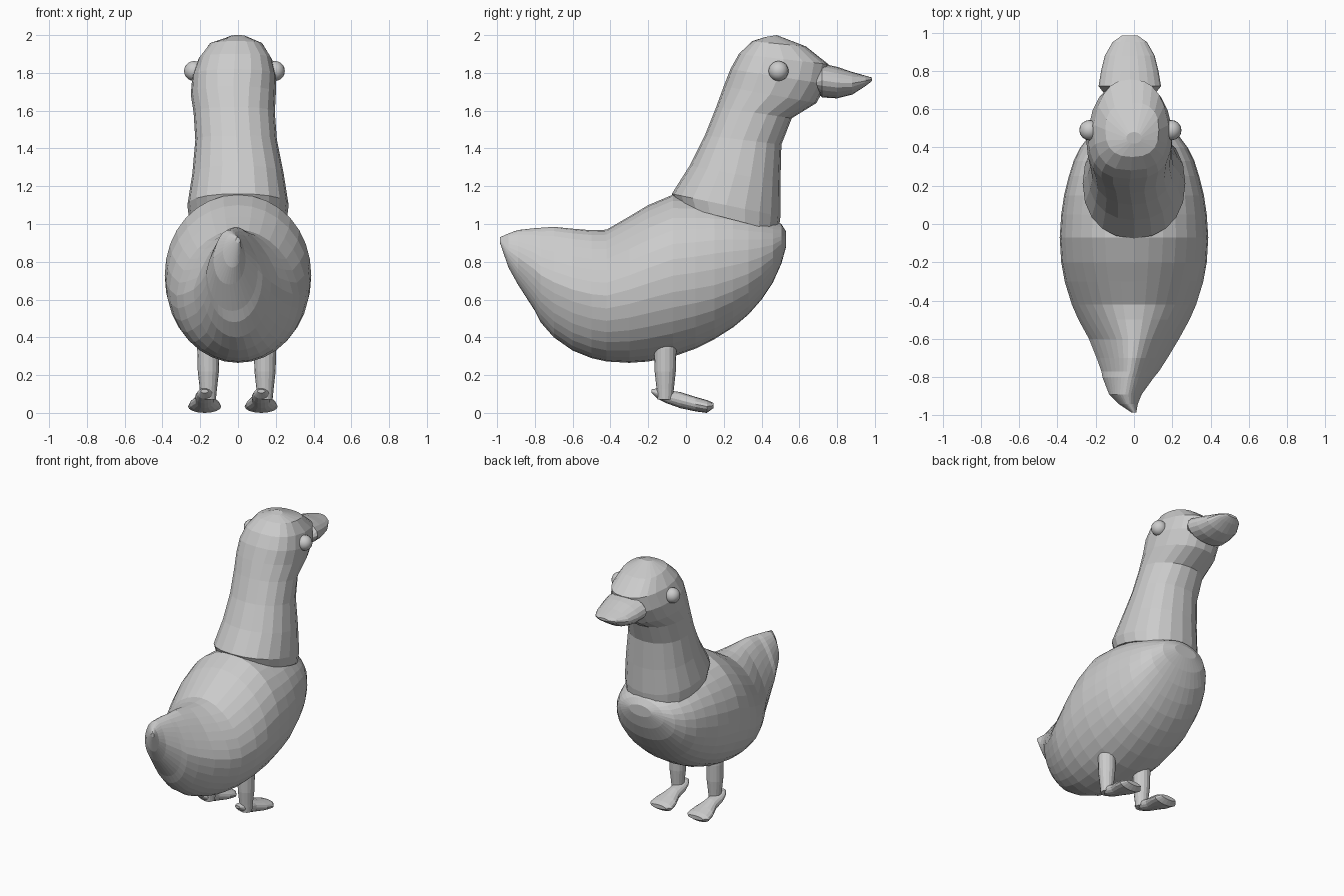
import bpy, bmesh, math
from mathutils import Vector


def loft(name, rings, segs=24):
    """Skin rings given as (low/back (y,z), high/front (y,z), half width, x shift, exponent, taper)."""
    bm = bmesh.new()
    loops = []
    for a, b, hw, cx, ex, taper in rings:
        a, b = Vector((0, *a)), Vector((0, *b))
        mid, half = (a + b) / 2, (b - a) / 2
        loop = []
        for i in range(segs):
            t = 2 * math.pi * i / segs
            c, s = math.cos(t), math.sin(t)
            u = math.copysign(abs(c) ** (2 / ex), c)
            v = math.copysign(abs(s) ** (2 / ex), s)
            p = mid + half * v
            p.x = cx + u * hw * (1 - taper * max(v, 0))
            loop.append(bm.verts.new(p))
        loops.append(loop)
    for r, q in zip(loops, loops[1:]):
        for i in range(segs):
            j = (i + 1) % segs
            bm.faces.new((r[i], r[j], q[j], q[i]))
    bm.faces.new(loops[0])
    bm.faces.new(loops[-1])
    bmesh.ops.recalc_face_normals(bm, faces=bm.faces)
    me = bpy.data.meshes.new(name)
    bm.to_mesh(me)
    bm.free()
    ob = bpy.data.objects.new(name, me)
    bpy.context.collection.objects.link(ob)
    return ob


def slices(rows, ex=2.0, cx=0.0):
    """Upright cross-sections (y, z low, z high, half width)."""
    return [((y, lo), (y, hi), w, cx, ex, 0) for y, lo, hi, w in rows]


# Body with raised tail: y, z low, z high, half width, x shift, exponent, taper
body = [
    (-0.985, 0.90, 0.93, 0.012, 0.0, 2, 0),
    (-0.94, 0.77, 0.95, 0.05, -0.03, 2, 0.2),
    (-0.89, 0.68, 0.968, 0.085, -0.045, 2.2, 0.2),
    (-0.80, 0.54, 0.978, 0.135, -0.03, 2.1, 0.35),
    (-0.77, 0.48, 0.98, 0.15, -0.02, 2, 0.4),
    (-0.70, 0.40, 0.985, 0.185, -0.01, 2, 0.4),
    (-0.60, 0.33, 0.975, 0.235, 0, 2, 0.35),
    (-0.50, 0.29, 0.967, 0.29, 0, 2, 0.2),
    (-0.42, 0.272, 0.97, 0.325, 0, 2, 0.1),
    (-0.30, 0.265, 1.04, 0.362, 0, 2, 0.05),
    (-0.20, 0.272, 1.10, 0.38, 0, 2, 0),
    (-0.07, 0.297, 1.155, 0.388, 0, 2.05, 0),
    (0.05, 0.34, 1.145, 0.38, 0, 2.1, 0),
    (0.15, 0.39, 1.13, 0.365, 0, 2.2, 0),
    (0.25, 0.453, 1.11, 0.34, 0, 2.2, 0),
    (0.33, 0.52, 1.08, 0.315, 0, 2.2, 0),
    (0.40, 0.60, 1.05, 0.28, 0, 2.2, 0),
    (0.46, 0.69, 1.02, 0.235, 0, 2.1, 0),
    (0.505, 0.79, 1.0, 0.175, 0, 2, 0),
    (0.53, 0.88, 0.96, 0.09, 0, 2, 0),
]
loft("body", [((y, lo), (y, hi), w, cx, ex, tp)
              for y, lo, hi, w, cx, ex, tp in body], 32)

# Neck flowing into the head, rings from back point to front point
loft("neck_and_head", [
    ((-0.05, 1.10), (0.49, 0.96), 0.26, 0.0, 2.2, 0),
    ((-0.075, 1.16), (0.50, 1.04), 0.268, 0.0, 2.2, 0),
    ((0.02, 1.31), (0.50, 1.22), 0.242, 0.0, 2.2, 0),
    ((0.10, 1.47), (0.505, 1.42), 0.216, -0.01, 2.2, 0),
    ((0.16, 1.62), (0.56, 1.56), 0.215, -0.02, 2.2, 0.1),
    ((0.20, 1.73), (0.69, 1.64), 0.225, -0.025, 2.4, 0.2),
    ((0.235, 1.82), (0.745, 1.74), 0.222, -0.02, 2.6, 0.2),
    ((0.28, 1.90), (0.755, 1.845), 0.195, -0.015, 2.7, 0.2),
    ((0.35, 1.968), (0.635, 1.94), 0.14, -0.01, 2.5, 0),
    ((0.42, 1.99), (0.48, 2.0), 0.04, 0.0, 2, 0),
], 20)

# Flat bill
loft("bill", slices([
    (0.69, 1.71, 1.79, 0.14),
    (0.72, 1.67, 1.85, 0.163),
    (0.80, 1.665, 1.832, 0.15),
    (0.88, 1.685, 1.805, 0.13),
    (0.95, 1.73, 1.785, 0.09),
    (0.985, 1.757, 1.775, 0.04),
], cx=-0.022), 20)

# Eyes
for side, x in (("left", -0.233), ("right", 0.195)):
    bpy.ops.mesh.primitive_uv_sphere_add(segments=16, ring_count=10, radius=0.053,
                                         location=(x, 0.49, 1.81))
    bpy.context.object.name = side + "_eye"
    bpy.ops.object.shade_smooth()

# Legs and webbed feet
for side, x in (("left", -0.157), ("right", 0.143)):
    loft(side + "_leg", [((-0.11 - r, z), (-0.11 + r, z), r, x, 2, 0) for z, r in
                         ((0.07, 0.04), (0.13, 0.046), (0.22, 0.056), (0.34, 0.059), (0.40, 0.055))], 16)
    loft(side + "_foot", slices([
        (-0.182, 0.105, 0.125, 0.02),
        (-0.15, 0.075, 0.13, 0.04),
        (-0.10, 0.05, 0.12, 0.05),
        (-0.03, 0.025, 0.11, 0.05),
        (0.05, 0.008, 0.085, 0.08),
        (0.11, 0.0, 0.068, 0.088),
        (0.145, 0.025, 0.053, 0.06),
    ], cx=x - 0.02), 16)
